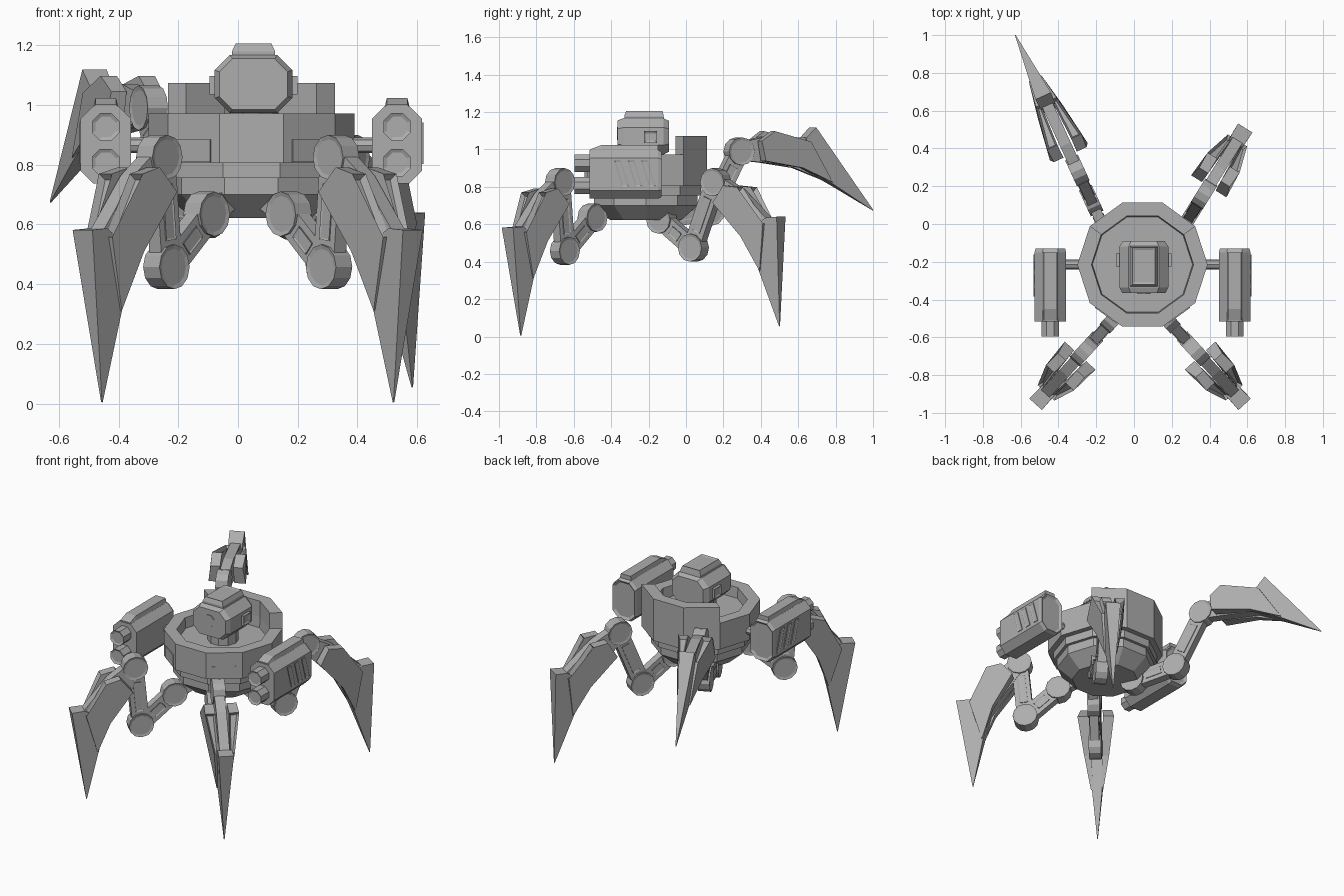
import bpy, bmesh, math
from mathutils import Vector, Matrix

if "Cube" in bpy.data.objects:
    bpy.data.objects.remove(bpy.data.objects["Cube"])

GREY = (0.42, 0.42, 0.42, 1)
mat = bpy.data.materials.new("steel grey")
mat.use_nodes = True
mat.diffuse_color = GREY
mat.node_tree.nodes["Principled BSDF"].inputs["Base Color"].default_value = GREY
CENTRE = Vector((0.045, -0.215, 0))
X, Y, Z = Vector((1, 0, 0)), Vector((0, 1, 0)), Vector((0, 0, 1))


def finish(bm, name):
    bmesh.ops.recalc_face_normals(bm, faces=bm.faces)
    me = bpy.data.meshes.new(name)
    bm.to_mesh(me)
    bm.free()
    me.materials.append(mat)
    ob = bpy.data.objects.new(name, me)
    bpy.context.collection.objects.link(ob)
    return ob


def frame(origin, a, b, c):
    """Matrix with the three given axes and origin."""
    m = Matrix((a, b, c)).transposed().to_4x4()
    m.translation = origin
    return m


def loft(name, sections, m, inset=(), rim=0.012, depth=0.01):
    """Skin matching outlines; face 0 and 1 are the caps, sides follow."""
    bm = bmesh.new()
    rings = [[bm.verts.new(m @ Vector(p)) for p in s] for s in sections]
    faces = [bm.faces.new(rings[0]), bm.faces.new(rings[-1])]
    n = len(rings[0])
    for a, b in zip(rings, rings[1:]):
        faces += [bm.faces.new((a[i], a[(i + 1) % n], b[(i + 1) % n], b[i])) for i in range(n)]
    bmesh.ops.recalc_face_normals(bm, faces=bm.faces)
    if inset:
        bmesh.ops.inset_individual(bm, faces=[faces[i] for i in inset],
                                   thickness=rim, depth=-depth, use_even_offset=True)
    return finish(bm, name)


def prism(name, pts, w0, w1, m, **kw):
    return loft(name, [[(t, n, w) for t, n in pts] for w in (w0, w1)], m, **kw)


def ngon(r, n, turn=0.0):
    return [(r * math.cos(math.tau * i / n + turn), r * math.sin(math.tau * i / n + turn))
            for i in range(n)]


def rect(x0, x1, y0, y1):
    return [(x0, y0), (x1, y0), (x1, y1), (x0, y1)]


def cut_rect(hx, hy, c):
    """Rectangle with chamfered corners, by half sizes."""
    return [(hx, c - hy), (hx, hy - c), (hx - c, hy), (c - hx, hy),
            (-hx, hy - c), (-hx, c - hy), (c - hx, -hy), (hx - c, -hy)]


def turned(name, profile, sides=10):
    """Stack of polygons (radius, height) around the body axis."""
    m = frame(CENTRE, X, Y, Z)
    return loft(name, [[(x, y, z) for x, y in ngon(r, sides)] for r, z in profile], m)


# Hull: stepped bowl below, drum with a recess above
turned("belly", [(0.2, 0.622), (0.29, 0.7), (0.29, 0.755)])
turned("flange", [(0.31, 0.755), (0.31, 0.806)])
turned("drum", [(0.345, 0.805), (0.345, 0.972), (0.27, 0.972), (0.265, 0.905)])
turned("neck", [(0.09, 0.89), (0.09, 1.0)])

# Raised rear wall over three facets
wall = []
for i in range(1, 5):
    c, s = math.cos(math.tau * i / 10), math.sin(math.tau * i / 10)
    wall.append([(r * c, r * s, z) for r, z in rect(0.27, 0.345, 0.96, 1.073)])
loft("rear_wall", wall, frame(CENTRE, X, Y, Z))

# Thin access plates on the front diagonal facets
for side, deg in (("right", 234), ("left", 306)):
    a = math.radians(deg)
    out = Vector((math.cos(a), math.sin(a), 0))
    prism("access_plate_" + side, rect(-0.07, 0.07, 0.81, 0.885), 0.325, 0.333,
          frame(CENTRE, Z.cross(out), Z, out))

# Head: chamfered block with lens, hatch and ears
head = frame(Vector((0.052, 0, 1.07)), X, Z, Y)
loft("head", [[(x * s, z * s, y) for x, z in cut_rect(0.13, 0.097, 0.05)]
              for y, s in ((-0.365, 0.88), (-0.335, 1), (-0.12, 1), (-0.09, 0.85))], head)
prism("lens", ngon(0.038, 8, math.pi / 8), -0.37, -0.33,
      frame(Vector((0.052, 0, 1.085)), X, Z, Y))
loft("hatch", [[(x, y, z) for x, y in rect(-hx, hx, y0, y1)]
               for hx, y0, y1, z in ((0.072, -0.33, -0.115, 0.08), (0.072, -0.33, -0.12, 0.11),
                                     (0.06, -0.32, -0.125, 0.136))],
     frame(Vector((0.052, 0, 1.07)), X, Y, Z), inset=[1], depth=0.005)
for side, s in (("left", 1), ("right", -1)):
    prism("ear_" + side, rect(-0.225, -0.155, 1.035, 1.098), 0.12, 0.147,
          frame(Vector((0.052, 0, 0)), Y, Z, X * s), inset=[1], depth=0.006)

# Gun pods on rods, each with two barrels and slanted vents
for side, s in (("left", 1), ("right", -1)):
    mid = Vector((CENTRE.x + s * 0.488, 0, 0.867))
    m = frame(mid, X, Z, Y)
    loft("pod_" + side, [[(x * k, z * k, y) for x, z in cut_rect(0.084, 0.13, 0.043)]
                         for y, k in ((-0.515, 1), (-0.15, 1), (-0.13, 0.93))], m,
         inset=[1], rim=0.015)
    loft("pod_ridge_" + side, [[(-h, 0.12, y), (h, 0.12, y), (h * 0.8, z, y), (-h * 0.8, z, y)]
                               for h, y, z in ((0.043, -0.51, 0.135), (0.043, -0.45, 0.157),
                                               (0.043, -0.15, 0.157))], m)
    for label, z in (("upper", 0.06), ("lower", -0.06)):
        prism(f"barrel_{label}_{side}", ngon(0.05, 8, math.pi / 8), -0.595, -0.5,
              frame(mid + Z * z, X, Z, Y), inset=[0], depth=0.006)
    for i in range(3):
        y = -0.385 + i * 0.072
        slat = [(y, 0.075), (y + 0.038, 0.075), (y + 0.08, -0.065), (y + 0.042, -0.065)]
        prism(f"vent_{side}_{i + 1}", slat, 0.08, 0.088, frame(mid, Y, Z, X * s),
              inset=[1], rim=0.007, depth=0.003)
    prism("pod_rod_" + side, ngon(0.026, 8), 0.3, 0.41,
          frame(Vector((CENTRE.x, -0.215, 0.865)), Y, Z, X * s))


def leg(name, hip, heading, joints, tip):
    """Leg in an upright plane; joints and tip are (reach, height)."""
    d = Vector((heading[0], heading[1], 0)).normalized()
    side = d.cross(Z)
    pos = [Vector((hip[0], hip[1], 0)) + d * u + Z * z for u, z in (*joints, tip)]

    def along(p, q):
        a = (q - p).normalized()
        return frame(p, a, side.cross(a), side), (q - p).length

    # Joint discs with recessed caps
    for label, p in zip(("hip", "knee", "ankle"), pos):
        prism(f"{name}_{label}", ngon(0.075, 12), -0.037, 0.037, frame(p, d, Z, side),
              inset=[0, 1], rim=0.014, depth=0.004)
    # Mount and two arms
    m, _ = along(pos[0], pos[0] - d * 0.09 + Z * 0.05)
    prism(name + "_mount", rect(0, 0.11, -0.04, 0.04), -0.028, 0.028, m)
    for label, p, q in (("lower_arm", pos[0], pos[1]), ("upper_arm", pos[1], pos[2])):
        m, length = along(p, q)
        prism(f"{name}_{label}", rect(0, length, -0.05, 0.05), -0.027, 0.027, m)
        prism(f"{name}_{label}_panel", rect(0.09, length - 0.09, -0.025, 0.025),
              -0.031, 0.031, m, inset=[0, 1], rim=0.006, depth=0.003)
    # Shin spine
    m, length = along(pos[2], pos[3])
    spine = [(0, 0.055), (0.05, 0.09), (0.11, 0.13), (0.34, 0.215), (0.38, 0.06), (0.1, -0.02), (0, -0.05)]
    prism(name + "_spine", spine, -0.03, 0.03, m)
    # Pointed blade with a spur at its heel
    blade = [(0.325, 0.21, 0.042), (0.355, 0.28, 0.045), (length, 0.002, 0.002),
             (length, -0.002, 0.002), (0.57, 0.037, 0.03), (0.35, 0.06, 0.04)]
    loft(name + "_blade", [[(t, n, w * k) for t, n, w in blade] for k in (-1, 1)], m)
    # Slotted flanks either side, narrowing towards the blade
    flank = [(0.065, 0.085, 0.095), (0.115, 0.162, 0.1), (0.35, 0.195, 0.06),
             (0.56, 0.045, 0.037), (0.35, 0.045, 0.075), (0.12, -0.008, 0.11)]
    for label, k in (("a", 1), ("b", -1)):
        loft(f"{name}_flank_{label}", [[(t, n, k * (0.015 + w * 0.25)) for t, n, w in flank],
                                       [(t, n, k * w) for t, n, w in flank]], m,
             inset=[3], rim=0.011, depth=0.025)


planted = [(0, 0.635), (0.2, 0.458), (0.235, 0.825)]
leg("front_left_leg", (0.17, -0.5), (0.675, -0.738), planted, (0.52, 0.005))
leg("front_right_leg", (-0.105, -0.5), (-0.675, -0.738), planted, (0.52, 0.005))
leg("back_left_leg", (0.19, -0.13), (0.53, 0.848),
    [(0, 0.625), (0.2, 0.475), (0.34, 0.825)], (0.743, 0.055))
leg("back_right_leg", (-0.11, -0.13), (-0.417, 0.909),
    [(0, 0.63), (0.28, 0.668), (0.455, 0.99)], (1.243, 0.675))
